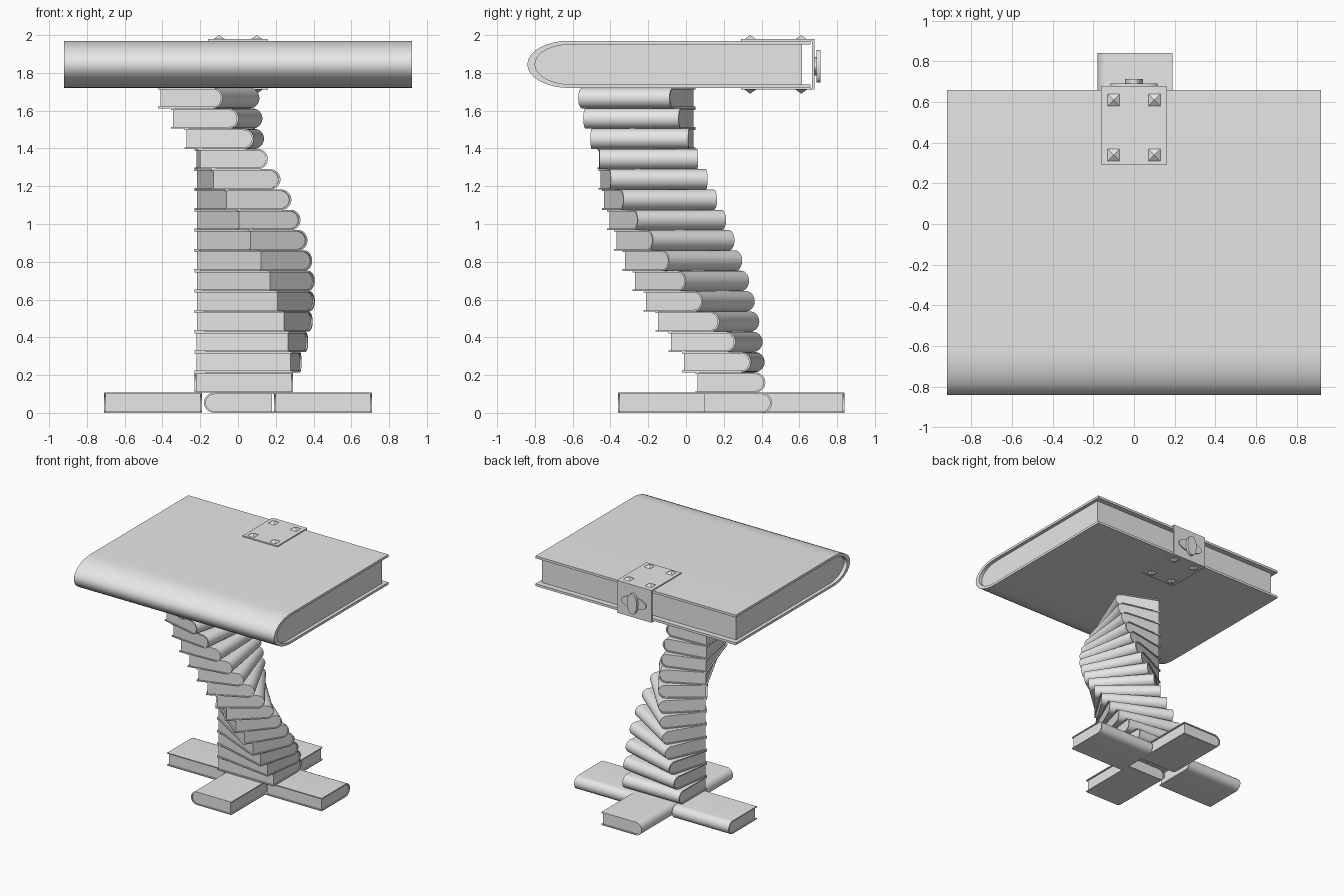
import bpy
import bmesh
from math import radians, sin, cos, pi
from mathutils import Matrix, Vector

cube = bpy.data.objects.get("Cube")
if cube:
    bpy.data.objects.remove(cube, do_unlink=True)

GREY = (0.8, 0.8, 0.8, 1.0)
grey = bpy.data.materials.new("plain grey")
grey.use_nodes = True
grey.diffuse_color = GREY
grey.node_tree.nodes["Principled BSDF"].inputs["Base Color"].default_value = GREY

# Small book size: length along x, depth along y (spine at +y), height along z
L, D, H = 0.52, 0.37, 0.1075
BOARD = 0.0085


def rounded_end(depth, height, reach):
    """Half-ellipse from bottom to top, bulging towards +y."""
    points = []
    for i in range(17):
        a = -pi / 2 + pi * i / 16
        points.append((depth - reach + reach * cos(a), H / 2 + height / 2 * sin(a)))
    return points


def prism(bm, outline, x0, x1):
    """Extrude a (y, z) outline along x."""
    ends = [[bm.verts.new((x, y, z)) for y, z in outline] for x in (x0, x1)]
    n = len(outline)
    for i in range(n):
        j = (i + 1) % n
        bm.faces.new((ends[0][i], ends[0][j], ends[1][j], ends[1][i]))
    bm.faces.new(ends[0][::-1])
    bm.faces.new(ends[1])


def new_mesh(name, bm):
    bmesh.ops.recalc_face_normals(bm, faces=bm.faces)
    mesh = bpy.data.meshes.new(name)
    bm.to_mesh(mesh)
    bm.free()
    mesh.materials.append(grey)
    return mesh


def place(name, mesh, matrix):
    ob = bpy.data.objects.new(name, mesh)
    bpy.context.collection.objects.link(ob)
    ob.matrix_world = matrix
    return ob


def smooth(ob):
    bpy.ops.object.select_all(action="DESELECT")
    ob.select_set(True)
    bpy.context.view_layer.objects.active = ob
    bpy.ops.object.shade_smooth_by_angle(angle=radians(35))


# Book: wrap-around cover and a recessed page block
bm = bmesh.new()
outer = rounded_end(D, H, 0.055)
inner = rounded_end(D - 0.01, H - 2 * BOARD, 0.046)
cover = [(0, 0)] + outer + [(0, H), (0, H - BOARD)] + inner[::-1] + [(0, BOARD)]
prism(bm, cover, 0, L)
prism(bm, [(0.011, BOARD)] + inner + [(0.011, H - BOARD)], 0.008, L - 0.008)
book_mesh = new_mesh("book", bm)


def book(name, corner, turn, size=(1, 1, 1)):
    """Place a book by its fore-edge corner, turned about z."""
    return place(name, book_mesh, Matrix.Translation(corner)
                 @ Matrix.Rotation(radians(turn), 4, "Z")
                 @ Matrix.Diagonal((*size, 1)))


# Foot: four books laid in a cross
smooth(book("foot_book_front", (0.19, -0.36, 0), 90))
book("foot_book_back", (0.19, 0.32, 0), 90)
book("foot_book_left", (0.19, 0.085, 0), 0)
book("foot_book_right", (-0.71, 0.085, 0), 0)

# Column: books fanned about one shared corner
for k in range(15):
    book(f"column_book_{k + 1}", (-0.23, 0.05, H * (k + 1)), -8 * k)

# Table top: one large book, spine to the front
BOTTOM, TOP = 1.72, 1.97
book("top_book", (0.92, 0.66, BOTTOM), 180, (1.84 / L, 1.5 / D, (TOP - BOTTOM) / H))


def box(name, low, high):
    bm = bmesh.new()
    bmesh.ops.create_cube(bm, size=1)
    low, high = Vector(low), Vector(high)
    bmesh.ops.scale(bm, vec=high - low, verts=bm.verts)
    bmesh.ops.translate(bm, vec=(low + high) / 2, verts=bm.verts)
    return place(name, new_mesh(name, bm), Matrix())


# Clasp: strap plates above, below and behind
box("clasp_top_plate", (-0.16, 0.29, TOP), (0.16, 0.68, TOP + 0.009))
box("clasp_bottom_plate", (-0.16, 0.29, BOTTOM - 0.009), (0.16, 0.68, BOTTOM))
box("clasp_back_plate", (-0.16, 0.667, BOTTOM), (0.16, 0.68, TOP))

# Pyramid studs on both plates
bm = bmesh.new()
bmesh.ops.create_cone(bm, cap_ends=True, segments=4, radius1=0.044, radius2=0,
                      depth=0.022, matrix=Matrix.Translation((0, 0, 0.011))
                      @ Matrix.Rotation(pi / 4, 4, "Z"))
bmesh.ops.remove_doubles(bm, verts=bm.verts, dist=0.0001)
stud_mesh = new_mesh("stud", bm)
for x in (-0.1, 0.1):
    for y in (0.34, 0.61):
        place("stud_top", stud_mesh, Matrix.Translation((x, y, TOP + 0.008)))
        place("stud_bottom", stud_mesh, Matrix.Translation((x, y, BOTTOM - 0.008))
              @ Matrix.Rotation(pi, 4, "X"))


def oval(name, rx, rz, y0, y1):
    """Flat oval disc facing the back."""
    bm = bmesh.new()
    bmesh.ops.create_cone(bm, cap_ends=True, segments=32, radius1=1, radius2=1, depth=1)
    ob = place(name, new_mesh(name, bm), Matrix.Translation((0, (y0 + y1) / 2, 1.835))
               @ Matrix.Diagonal((rx, y1 - y0, rz, 1)) @ Matrix.Rotation(pi / 2, 4, "X"))
    smooth(ob)


# Lock: wide oval rose with an upright oval turn knob
oval("lock_rose", 0.115, 0.05, 0.68, 0.69)
oval("lock_knob", 0.045, 0.085, 0.69, 0.712)
